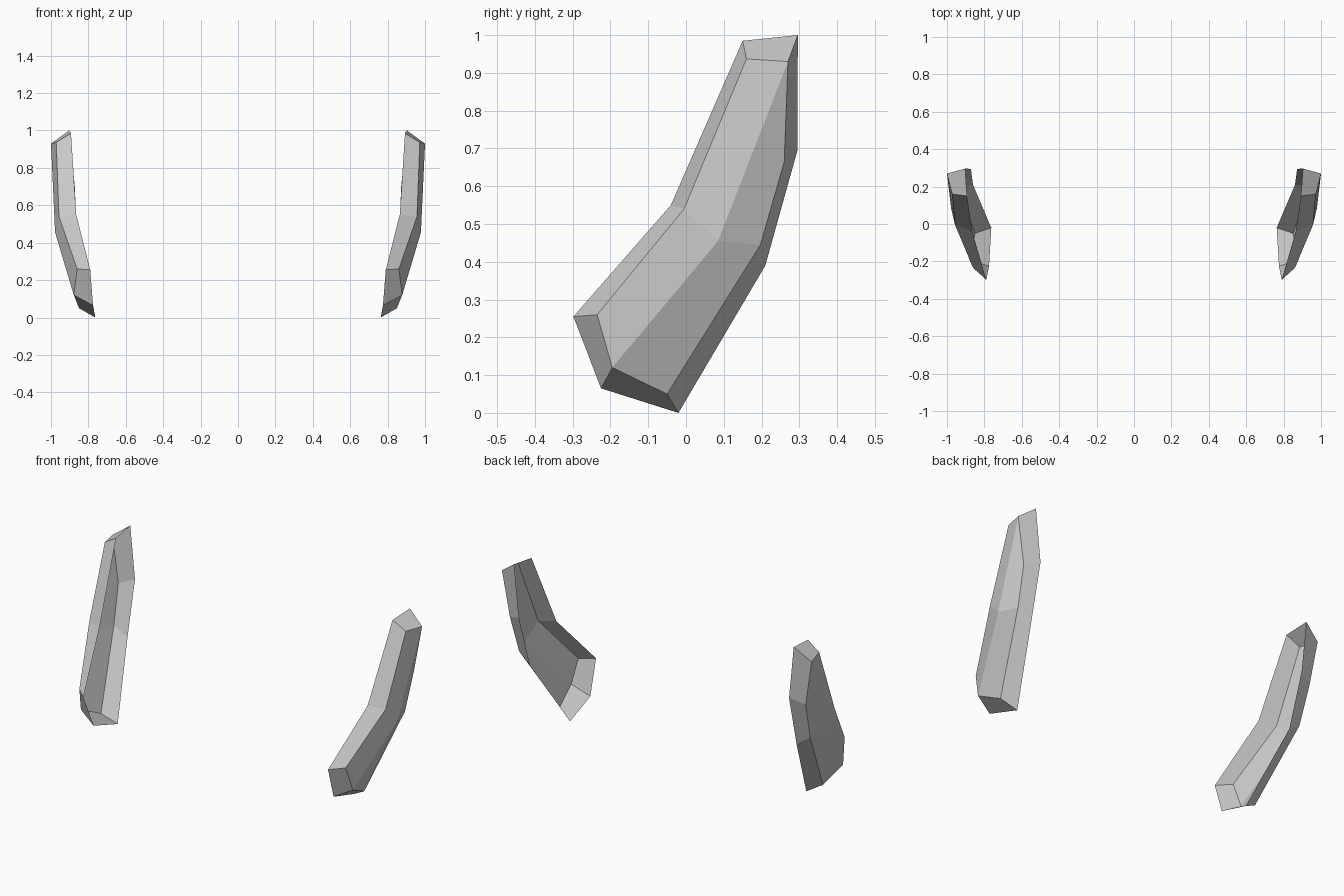
import bpy
import bmesh

cube = bpy.data.objects.get("Cube")
if cube:
    bpy.data.objects.remove(cube, do_unlink=True)


def flat_material(name, colour):
    mat = bpy.data.materials.new(name)
    mat.use_nodes = True
    mat.diffuse_color = colour
    mat.node_tree.nodes["Principled BSDF"].inputs["Base Color"].default_value = colour
    return mat


grey = flat_material("light_grey", (0.6, 0.6, 0.6, 1))

# Open inner edge of the shell, from the front corner over the top and back down
rim = [(0.79, -0.298, 0.255), (0.865, -0.04, 0.55), (0.893, 0.15, 0.985),
       (0.903, 0.296, 1.0), (0.872, 0.295, 0.695), (0.861, 0.21, 0.39),
       (0.763, -0.02, 0.0), (0.775, -0.225, 0.065)]

# Matching edge of the outer panel, and the bend point in its middle
edge = [(0.86, -0.235, 0.26), (0.957, -0.005, 0.54), (0.972, 0.16, 0.937),
        (1.0, 0.27, 0.93), (0.955, 0.26, 0.665), (0.94, 0.197, 0.445),
        (0.85, -0.05, 0.05), (0.878, -0.195, 0.12)]
bend = (0.978, 0.085, 0.455)

bm = bmesh.new()
inner = [bm.verts.new(p) for p in rim]
outer = [bm.verts.new(p) for p in edge]
middle = bm.verts.new(bend)

# Slanted border all the way round
for i in range(len(inner)):
    j = (i + 1) % len(inner)
    bm.faces.new((inner[i], inner[j], outer[j], outer[i]))

# Outer panel: four facets meeting at the bend
front_top, front_mid, top_back = outer[0], outer[1], outer[3]
back_mid, low_front = outer[5], outer[7]
bm.faces.new((front_top, front_mid, middle, low_front))
bm.faces.new((front_mid, outer[2], top_back, middle))
bm.faces.new((top_back, outer[4], back_mid, middle))
bm.faces.new((middle, back_mid, outer[6], low_front))

# Point the open shell's faces outwards
bm.normal_update()
bmesh.ops.recalc_face_normals(bm, faces=bm.faces[:])
if sum(f.normal.x for f in middle.link_faces) < 0:
    bmesh.ops.reverse_faces(bm, faces=bm.faces[:])

mesh = bpy.data.meshes.new("side_guards")
bm.to_mesh(mesh)
bm.free()
mesh.materials.append(grey)
guards = bpy.data.objects.new("side_guards", mesh)
bpy.context.collection.objects.link(guards)

# Opposite side
mirror = guards.modifiers.new("opposite_side", 'MIRROR')
mirror.use_axis = (True, False, False)
